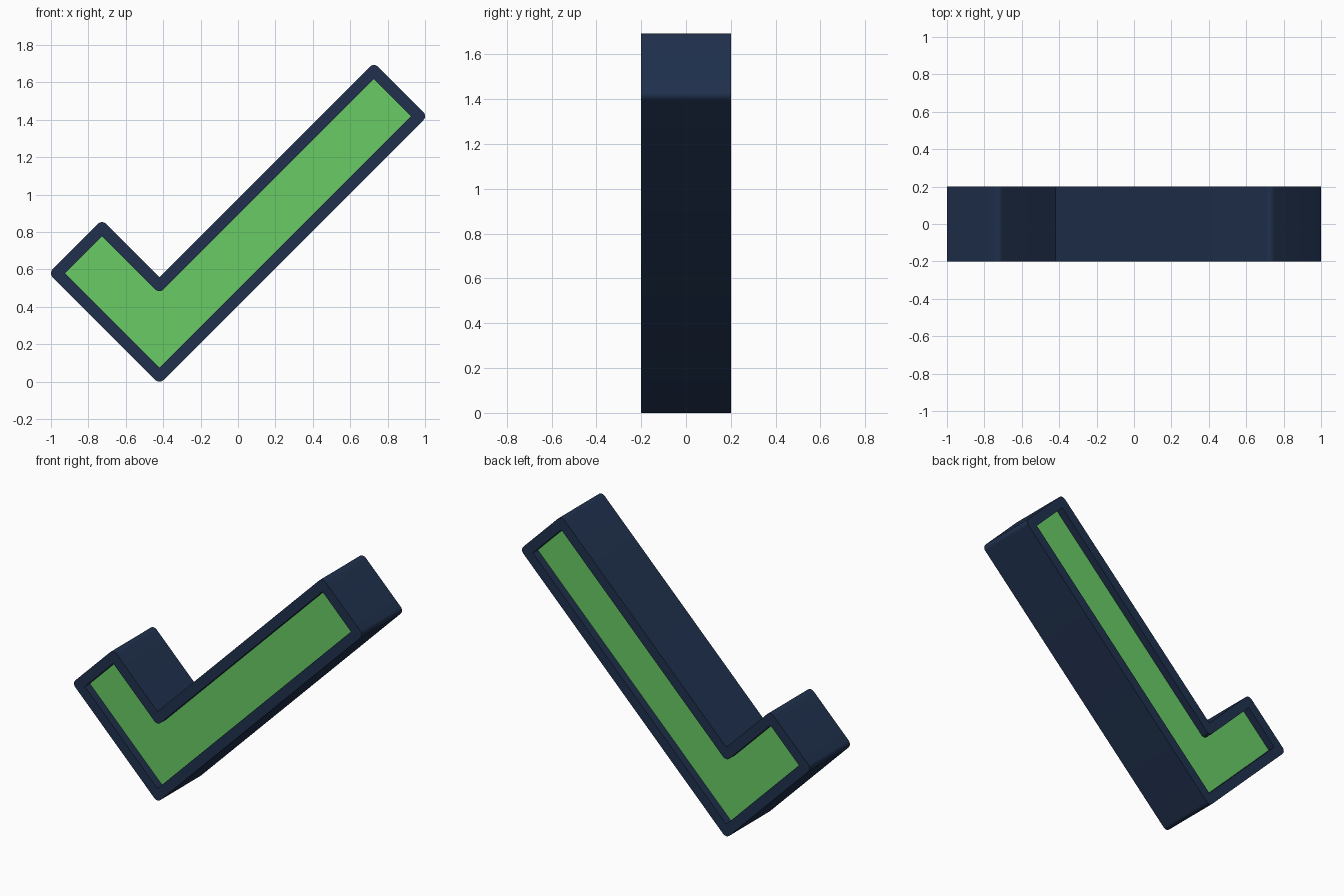
import bpy, bmesh, math
from mathutils import Vector

if "Cube" in bpy.data.objects:
    bpy.data.objects.remove(bpy.data.objects["Cube"])

# Check mark outline (x, z), counter-clockwise, along the middle of the rim
OUTLINE = [Vector(p) for p in [(-0.969, 0.58), (-0.42, 0.031), (0.969, 1.42),
                               (0.727, 1.662), (-0.42, 0.515), (-0.727, 0.822)]]
RIM = 0.031      # half the rim thickness
DEPTH = 0.2      # half depth of the rim
PANEL = 0.15     # half depth of the recessed panel
STEPS = 8        # segments per rounded corner


def material(name, color):
    mat = bpy.data.materials.new(name)
    mat.diffuse_color = color
    mat.use_nodes = True
    mat.node_tree.nodes["Principled BSDF"].inputs["Base Color"].default_value = mat.diffuse_color
    return mat


def offset(side):
    """Outline moved out (+1) or in (-1), rounded where the corner opens."""
    pts = []
    n = len(OUTLINE)
    for i, p in enumerate(OUTLINE):
        d1 = (p - OUTLINE[i - 1]).normalized()
        d2 = (OUTLINE[(i + 1) % n] - p).normalized()
        n1, n2 = Vector((d1.y, -d1.x)), Vector((d2.y, -d2.x))
        rounded = (d1.x * d2.y - d1.y * d2.x) * side > 0
        for k in range(STEPS + 1):
            if rounded:
                t = k / STEPS * math.pi / 2
                v = (n1 * math.cos(t) + n2 * math.sin(t)).normalized()
            else:
                v = (n1 + n2) / (1 + n1.dot(n2))
            pts.append(p + v * side * RIM)
    return pts


def ring(bm, pts, y):
    return [bm.verts.new((p.x, y, p.y)) for p in pts]


def bridge(bm, a, b):
    for i in range(len(a)):
        j = (i + 1) % len(a)
        bm.faces.new((a[i], a[j], b[j], b[i]))


def finish(bm, name, mat):
    bmesh.ops.remove_doubles(bm, verts=bm.verts, dist=0.0005)
    bmesh.ops.recalc_face_normals(bm, faces=bm.faces)
    mesh = bpy.data.meshes.new(name)
    bm.to_mesh(mesh)
    bm.free()
    mesh.materials.append(mat)
    obj = bpy.data.objects.new(name, mesh)
    bpy.context.collection.objects.link(obj)
    return obj


# Dark rim with rounded corners
bm = bmesh.new()
outer, inner = offset(1), offset(-1)
loops = [ring(bm, outer, -DEPTH), ring(bm, outer, DEPTH),
         ring(bm, inner, DEPTH), ring(bm, inner, -DEPTH)]
for i in range(4):
    bridge(bm, loops[i], loops[(i + 1) % 4])
rim = finish(bm, "check_rim", material("navy", (0.014, 0.03, 0.074, 1)))
bpy.context.view_layer.objects.active = rim
rim.select_set(True)
bpy.ops.object.shade_smooth_by_angle(angle=math.radians(30))

# Green panel set back inside the rim on both faces
bm = bmesh.new()
front, back = ring(bm, OUTLINE, -PANEL), ring(bm, OUTLINE, PANEL)
bridge(bm, front, back)
bm.faces.new(front)
bm.faces.new(back[::-1])
finish(bm, "check_panel", material("green", (0.138, 0.6, 0.13, 1)))
